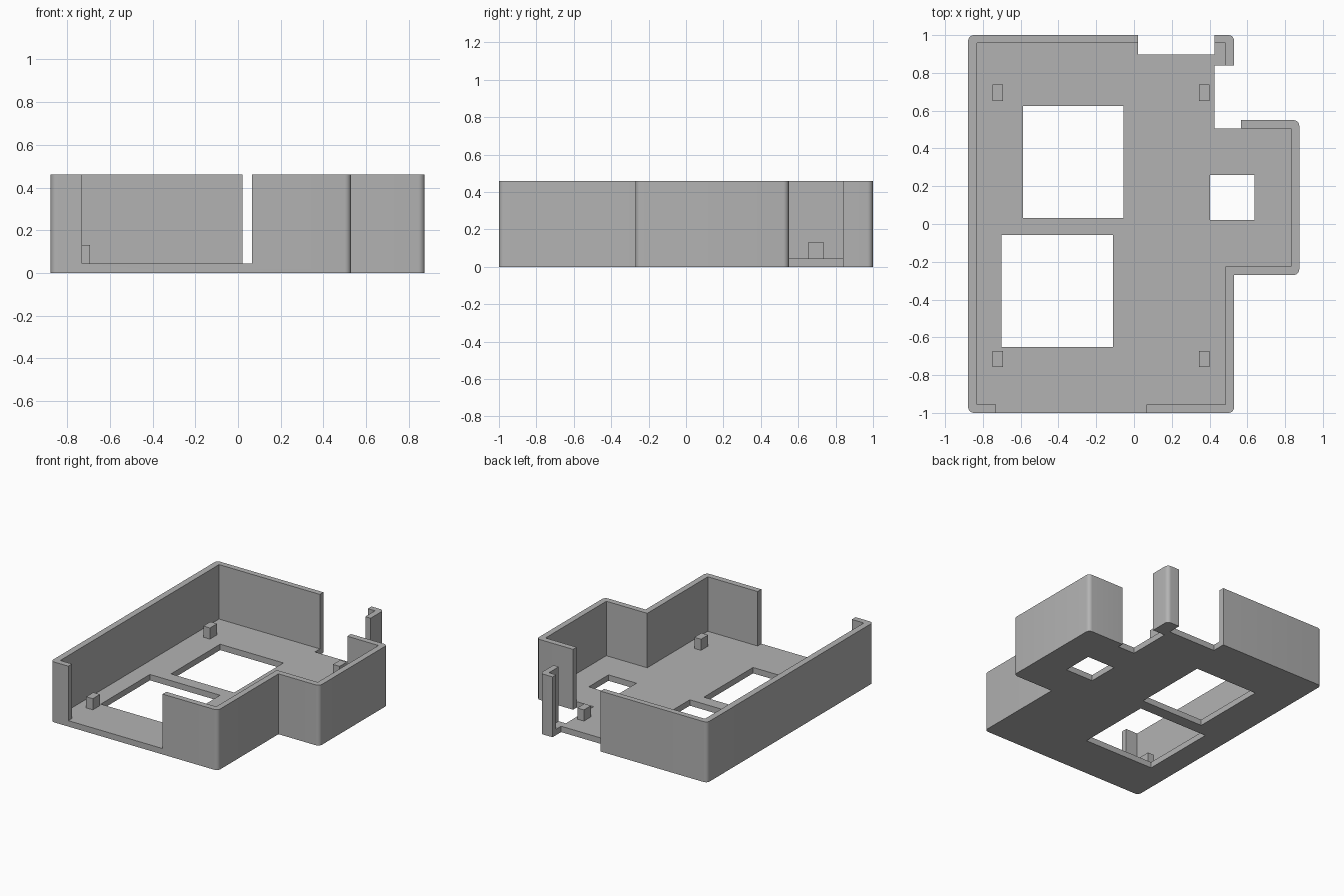
import bpy
import bmesh

default = bpy.data.objects.get("Cube")
if default:
    bpy.data.objects.remove(default, do_unlink=True)

FLOOR, TOP, RADIUS = 0.045, 0.46, 0.03

grey = bpy.data.materials.new("matte grey")
grey.use_nodes = True
grey.diffuse_color = (0.45, 0.45, 0.45, 1)
grey.node_tree.nodes["Principled BSDF"].inputs["Base Color"].default_value = grey.diffuse_color


def prism(name, outline, z0, z1, rounded=()):
    """Extrude an outline; round the upright edges at the listed corners."""
    bm = bmesh.new()
    face = bm.faces.new([bm.verts.new((x, y, z0)) for x, y in outline])
    extruded = bmesh.ops.extrude_face_region(bm, geom=[face])["geom"]
    for v in extruded:
        if isinstance(v, bmesh.types.BMVert):
            v.co.z = z1
    corners = [outline[i] for i in rounded]
    upright = [e for e in bm.edges
               if (e.verts[0].co.xy - e.verts[1].co.xy).length < 1e-5
               and any(abs(e.verts[0].co.x - x) + abs(e.verts[0].co.y - y) < 1e-4
                       for x, y in corners)]
    if upright:
        bmesh.ops.bevel(bm, geom=upright, offset=RADIUS, segments=6,
                        profile=0.5, affect='EDGES')
    bmesh.ops.recalc_face_normals(bm, faces=bm.faces)
    mesh = bpy.data.meshes.new(name)
    bm.to_mesh(mesh)
    bm.free()
    mesh.materials.append(grey)
    obj = bpy.data.objects.new(name, mesh)
    bpy.context.collection.objects.link(obj)
    return obj


def box(name, x0, x1, y0, y1, z0, z1):
    return prism(name, [(x0, y0), (x1, y0), (x1, y1), (x0, y1)], z0, z1)


def activate(obj):
    bpy.ops.object.select_all(action='DESELECT')
    obj.select_set(True)
    bpy.context.view_layer.objects.active = obj


def cut(target, cutter):
    """Subtract the cutter, then discard it."""
    cutter.hide_render = True
    mod = target.modifiers.new("cut", 'BOOLEAN')
    mod.operation, mod.solver, mod.object = 'DIFFERENCE', 'EXACT', cutter
    activate(target)
    bpy.ops.object.modifier_apply(modifier=mod.name)
    bpy.data.objects.remove(cutter, do_unlink=True)


def plan(left, right, bump, front, back, bump_front, bump_back):
    """Rectangle with a side bay on +x."""
    return [(left, front), (right, front), (right, bump_front), (bump, bump_front),
            (bump, bump_back), (right, bump_back), (right, back), (left, back)]


# Tray: rounded block hollowed out down to the floor
tray = prism("enclosure_tray", plan(-0.878, 0.53, 0.875, -1, 1, -0.27, 0.55),
             0, TOP, rounded=(0, 1, 3, 4, 6, 7))
cut(tray, prism("cavity", plan(-0.83, 0.485, 0.83, -0.955, 0.957, -0.226, 0.506),
                FLOOR, 1))

# Wall openings and floor windows: x0, x1, y0, y1, z0
openings = {
    "front_opening": (-0.73, 0.065, -1.1, -0.9, FLOOR),
    "back_notch": (0.02, 0.425, 0.897, 1.1, -1),
    "side_notch": (0.425, 0.567, 0.506, 0.84, -1),
    "back_window": (-0.588, -0.055, 0.033, 0.625, -1),
    "front_window": (-0.702, -0.11, -0.65, -0.058, -1),
    "bay_window": (0.402, 0.638, 0.022, 0.26, -1),
}
for name, (x0, x1, y0, y1, z0) in openings.items():
    cut(tray, box(name, x0, x1, y0, y1, z0, 1))

activate(tray)
bpy.ops.object.shade_smooth_by_angle()

# Four support pegs on the floor
for side, x in (("right", -0.721), ("left", 0.372)):
    for end, y in (("front", -0.715), ("back", 0.695)):
        box(f"{end}_{side}_peg", x - 0.028, x + 0.028, y - 0.043, y + 0.043,
            FLOOR - 0.005, 0.13)
